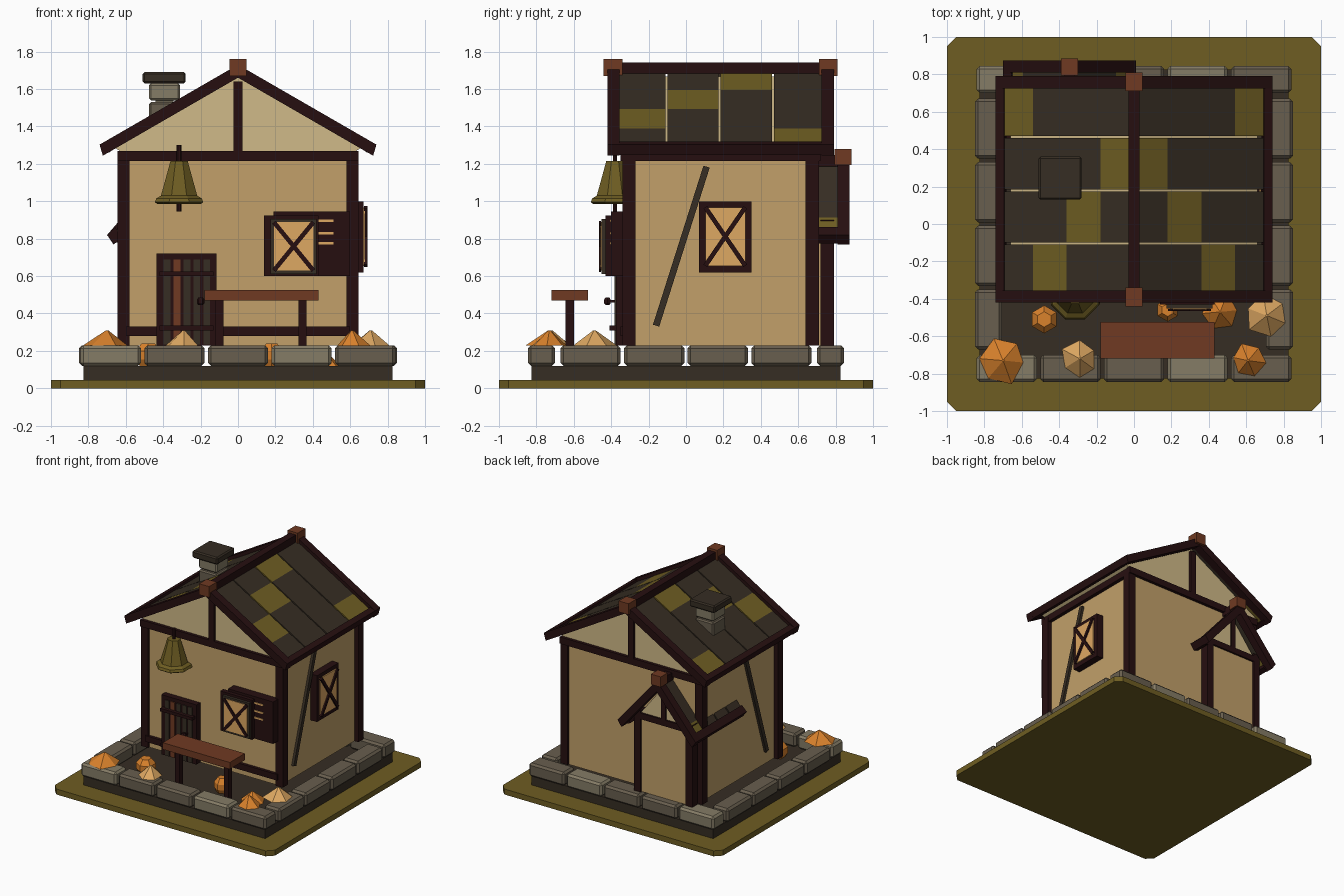
import bpy, bmesh, math, random
from mathutils import Vector

if "Cube" in bpy.data.objects:
    bpy.data.objects.remove(bpy.data.objects["Cube"])
random.seed(4)


def material(name, hexa):
    c = [int(hexa[i:i + 2], 16) / 255 for i in (0, 2, 4)]
    m = bpy.data.materials.new(name)
    m.diffuse_color = [((v + 0.055) / 1.055) ** 2.4 if v > 0.04 else v / 12.92 for v in c] + [1]
    m.use_nodes = True
    m.node_tree.nodes["Principled BSDF"].inputs["Base Color"].default_value = m.diffuse_color
    return m


WALL = material("plaster", "C2A06A")
GABLE = material("pale plaster", "D0BA88")
WOOD = material("dark timber", "260F10")
SLATE = material("dark slate", "362D23")
OLIVE = material("olive", "6E5D22")
BROWN = material("red brown wood", "703A22")
STONE = material("stone", "685E4E")
LIGHT = material("light stone", "857C66")
ORANGE = material("orange", "DA822C")
AMBER = material("amber", "DEA862")


def finish(name, bm, mat, bevel=0):
    bmesh.ops.recalc_face_normals(bm, faces=bm.faces)
    me = bpy.data.meshes.new(name)
    bm.to_mesh(me)
    bm.free()
    me.materials.append(mat)
    ob = bpy.data.objects.new(name, me)
    bpy.context.collection.objects.link(ob)
    if bevel:
        b = ob.modifiers.new("bevel", 'BEVEL')
        b.width, b.segments = bevel, 1
    return ob


def prism(name, pts, a, b, mat, axis='y', bevel=0):
    """Extrude a profile along an axis; pts are (x,z), (y,z) or (x,y)."""
    def put(p, t):
        return {'y': (p[0], t, p[1]), 'x': (t, p[0], p[1]), 'z': (p[0], p[1], t)}[axis]
    bm = bmesh.new()
    lo = [bm.verts.new(put(p, a)) for p in pts]
    hi = [bm.verts.new(put(p, b)) for p in pts]
    n = len(pts)
    bm.faces.new(lo)
    bm.faces.new(hi[::-1])
    for i in range(n):
        bm.faces.new((lo[i], lo[(i + 1) % n], hi[(i + 1) % n], hi[i]))
    return finish(name, bm, mat, bevel)


def box(name, x0, x1, y0, y1, z0, z1, mat, bevel=0):
    return prism(name, [(x0, y0), (x1, y0), (x1, y1), (x0, y1)], z0, z1, mat, 'z', bevel)


def bar(name, p, q, w, a, b, mat, axis):
    """Flat strip of width w from p to q in a wall plane."""
    p, q = Vector(p), Vector(q)
    d = (q - p).normalized()
    n = Vector((-d.y, d.x)) * w / 2
    return prism(name, [p + n, q + n, q - n, p - n], a, b, mat, axis)


def rings(name, x, y, profile, sides, mat, turn=0.0, jitter=0.0):
    """Stack of (radius, z) polygons; the caps are closed."""
    bm = bmesh.new()
    loops = []
    for r, z in profile:
        loops.append([bm.verts.new((x + r * (1 + random.uniform(-jitter, jitter)) * math.cos(turn + math.tau * i / sides),
                                    y + r * (1 + random.uniform(-jitter, jitter)) * math.sin(turn + math.tau * i / sides), z))
                      for i in range(sides)])
    for l, m in zip(loops, loops[1:]):
        for i in range(sides):
            j = (i + 1) % sides
            bm.faces.new((l[i], l[j], m[j], m[i]))
    bm.faces.new(loops[0])
    bm.faces.new(loops[-1])
    return finish(name, bm, mat)


def roof(name, cx, top, slope, half, y0, y1, barges, cell, pattern):
    """Strips of tiles on both slopes, barge boards, eaves and ridge."""
    step = (y1 - y0) / len(pattern)
    thick = 0.06 * math.sqrt(1 + slope * slope)
    for s in (-1, 1):
        for r, pick in enumerate(pattern):
            for c in range(4):
                u, v = c * cell, min((c + 1) * cell, half - 0.03)
                z = top - 0.03
                prism(name + "_tile", [(cx + s * u, z - slope * u), (cx + s * v, z - slope * v),
                                       (cx + s * v, z - 0.03 - slope * v), (cx + s * u, z - 0.03 - slope * u)],
                      y0 + r * step + 0.005, y0 + (r + 1) * step - 0.005, OLIVE if c == pick else SLATE)
        lip = half - 0.03 * slope
        for a, b in barges:
            prism(name + "_barge_board", [(cx, top), (cx + s * half, top - slope * half),
                                          (cx + s * lip, top - thick - slope * lip), (cx, top - thick)], a, b, WOOD)
        e = half - 0.045
        prism(name + "_eave_beam", [(cx + s * e, top - slope * e - 0.01), (cx + s * half, top - slope * half),
                                    (cx + s * lip, top - thick - slope * lip + 0.005),
                                    (cx + s * (lip - 0.04), top - thick - slope * lip + 0.02)], y0, y1, WOOD)
    box(name + "_ridge_beam", cx - 0.03, cx + 0.03, y0, y1, top - 0.05, top + 0.012, WOOD)


# Ground slab, plinth and ring of stones
prism("ground_slab", [(-1, -.95), (-.95, -1), (.95, -1), (1, -.95), (1, .95), (.95, 1), (-.95, 1), (-1, .95)],
      0, 0.045, OLIVE, 'z')
box("plinth", -.825, .825, -.825, .825, .045, .12, SLATE)
for i in range(5):
    x = -.85 + .34 * i
    for y, lights in ((-.845, (0, 3)), (.7, (0, 3))):
        box("stone_block", x + .009, x + .331, y, y + .145, .12, .23, LIGHT if i in lights else STONE, .016)
for i in range(4):
    y = -.68 + .34 * i
    for x in (-.85, .705):
        box("stone_block", x, x + .145, y + .009, y + .331, .12, .23, STONE, .016)

# House body and timber frame
box("house_walls", -.61, .61, -.325, .695, .23, 1.25, WALL)
prism("gable_body", [(-.6, 1.25), (.6, 1.25), (.66, 1.287), (0, 1.668), (-.66, 1.287)], -.325, .695, GABLE)
for s in (-1, 1):
    for y in (-.34, .64):
        box("corner_post", s * .612 - .033, s * .612 + .033, y, y + .07, .23, 1.25, WOOD)
    box("side_top_beam", s * .61 - .03, s * .61 + .03, -.34, .71, 1.215, 1.27, WOOD)
    bar("side_brace", (-.16, .335), (.11, 1.185), .035, s * .6, s * .63, SLATE, 'x')
for y in (-.35, .685):
    box("cross_beam", -.645, .645, y, y + .035, 1.215, 1.27, WOOD)
    box("king_post", -.025, .025, y, y + .035, 1.27, 1.64, WOOD)
box("front_sill", -.6, .6, -.35, -.32, .28, .33, WOOD)

# Main roof
roof("roof", 0, 1.73, .577, .74, -.39, .75, ((-.42, -.355), (.725, .79)), .18, (2, 1, 0, 3))
for y in (-.39, .76):
    box("ridge_cap", -.045, .045, y - .05, y + .05, 1.67, 1.76, BROWN)

# Chimney
box("chimney_lower", -.475, -.31, .165, .325, 1.3, 1.53, STONE, .01)
box("chimney_upper", -.475, -.31, .165, .325, 1.54, 1.63, LIGHT, .01)
box("chimney_core", -.44, -.345, .2, .29, 1.5, 1.6, LIGHT)
box("chimney_cap", -.51, -.28, .13, .36, 1.63, 1.69, SLATE, .01)

# Small gabled annex at the back, its roof running into the house
box("annex_walls", -.57, -.12, .6, .775, .23, .86, WALL)
prism("annex_gable", [(-.58, .85), (-.11, .85), (-.345, 1.15)], .6, .775, GABLE)
for x in (-.58, -.11):
    box("annex_post", x - .03, x + .03, .72, .79, .23, .9, WOOD)
box("annex_beam", -.6, -.09, .755, .79, .83, .88, WOOD)
box("annex_king_post", -.365, -.325, .755, .79, .88, 1.15, WOOD)
roof("annex_roof", -.345, 1.235, 1.17, .355, .21, .82, ((.81, .875),), .083, (2, 1, 0, 3))
box("annex_ridge_cap", -.39, -.3, .795, .885, 1.195, 1.28, BROWN)

# Door
box("door_frame", -.435, -.115, -.375, -.32, .23, .72, WOOD)
for i in range(5):
    x = -.397 + i * .053
    box("door_plank", x, x + .036, -.383, -.37, .235, .69, BROWN if i == 1 else SLATE)
for z in (.31, .6):
    box("door_strap", -.42, -.13, -.41, -.37, z, z + .025, WOOD)
rings("door_knob", -.2, -.42, [(.012, .445), (.02, .455), (.02, .475), (.012, .485)], 6, WOOD)
box("knob_stem", -.208, -.192, -.42, -.37, .458, .472, WOOD)

# Front window: dark frame with slits and a panel hung before it
box("window_back_frame", .19, .6, -.4, -.32, .6, .945, WOOD)
for z in (.775, .83, .895):
    box("window_slit", .41, .51, -.405, -.395, z - .007, z + .007, AMBER)
box("window_frame", .14, .43, -.43, -.39, .6, .925, WOOD)
box("window_border", .175, .42, -.452, -.43, .612, .905, SLATE)
box("window_pane", .192, .403, -.457, -.45, .63, .888, AMBER)
for a, b in ((.63, .888), (.888, .63)):
    bar("window_cross", (.192, a), (.403, b), .024, -.465, -.455, WOOD, 'y')

# Window on the right wall
box("side_window_frame", .6, .67, .07, .35, .62, 1.0, WOOD)
box("side_window_pane", .665, .68, .103, .317, .655, .968, AMBER)
for a, b in ((.655, .968), (.968, .655)):
    bar("side_window_cross", (.103, a), (.317, b), .024, .675, .692, WOOD, 'x')

# Bell
rings("bell", -.315, -.38, [(.125, .985), (.14, .995), (.132, 1.015), (.105, 1.03), (.075, 1.13), (.05, 1.215)],
      8, OLIVE, math.pi / 8)
rings("bell_rod", -.315, -.38, [(.013, .945), (.013, 1.3)], 6, WOOD)

# Bench
box("bench_seat", -.18, .43, -.72, -.525, .47, .525, BROWN)
for x in (-.1, .345):
    box("bench_leg", x - .022, x + .022, -.645, -.6, .12, .47, WOOD)

# Fallen leaf piles and squat pumpkins
for x, y, r, z, m in ((-.7, -.73, .125, .23, ORANGE), (-.29, -.72, .1, .23, AMBER), (.61, -.73, .09, .23, ORANGE),
                      (.71, -.49, .11, .23, AMBER), (.46, -.47, .1, .12, ORANGE)):
    rings("leaf_pile", x, y, [(r, z), (.006, z + .08)], 6, m, random.random(), .14)
for x, y, r in ((-.48, -.51, .075), (.18, -.46, .062)):
    rings("pumpkin", x, y, [(r * .7, .12), (r, .155), (r, .2), (r * .55, .24)], 6, ORANGE, math.pi / 6)
